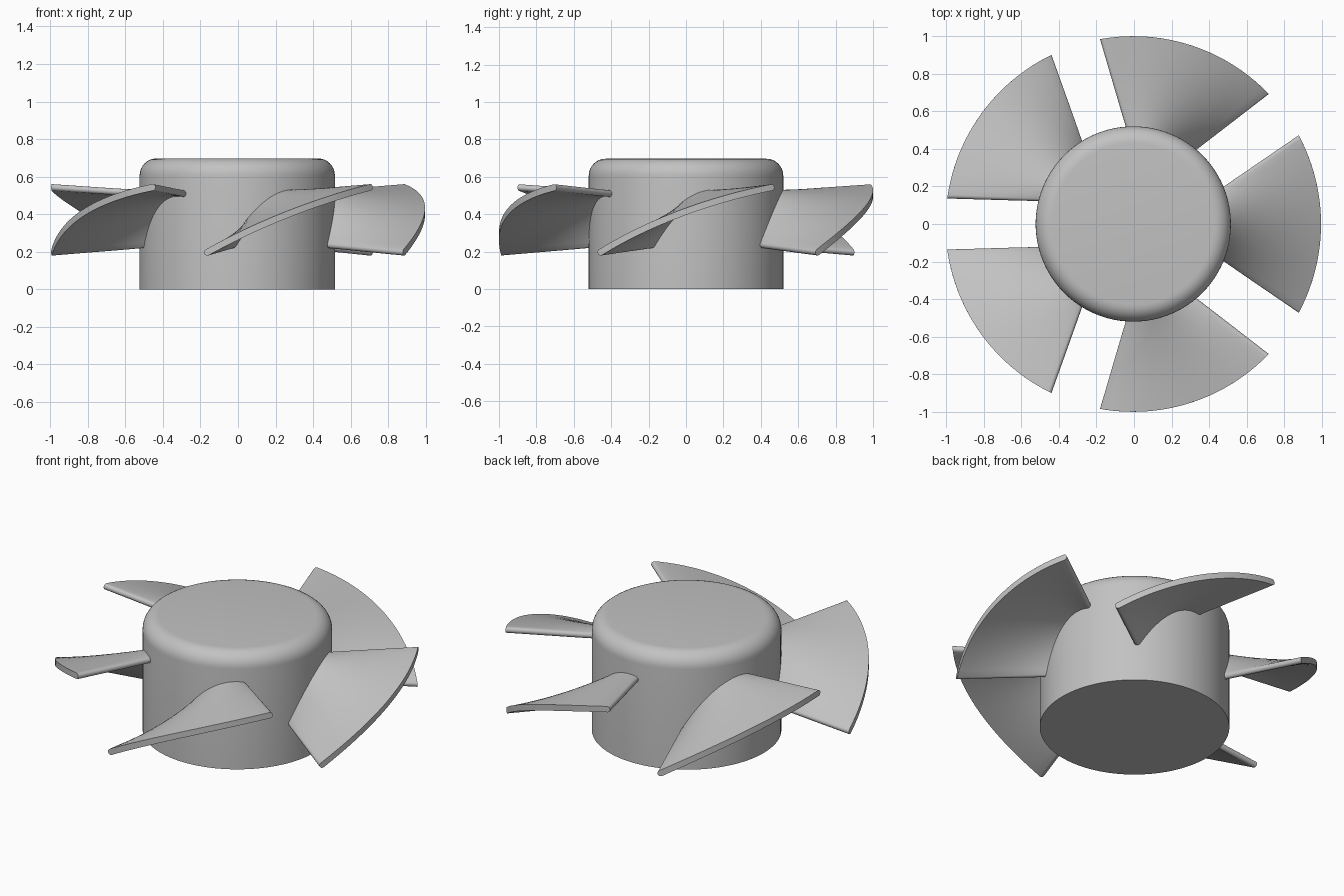
import bpy, bmesh, math
from mathutils import Vector

cube = bpy.data.objects.get("Cube")
if cube:
    bpy.data.objects.remove(cube, do_unlink=True)

CENTRE_X = -0.004
HUB_R, HUB_H, FILLET = 0.52, 0.697, 0.09
BLADES = 5
HALF_THICK = 0.0175

grey = bpy.data.materials.new("plain grey")
grey.use_nodes = True
colour = (0.54, 0.54, 0.54, 1)
grey.diffuse_color = colour
grey.node_tree.nodes["Principled BSDF"].inputs["Base Color"].default_value = colour


def finish(name, bm, angle):
    bmesh.ops.remove_doubles(bm, verts=bm.verts, dist=0.0002)
    bmesh.ops.recalc_face_normals(bm, faces=bm.faces)
    mesh = bpy.data.meshes.new(name)
    bm.to_mesh(mesh)
    bm.free()
    mesh.materials.append(grey)
    obj = bpy.data.objects.new(name, mesh)
    bpy.context.collection.objects.link(obj)
    obj.location.x = CENTRE_X
    bpy.ops.object.select_all(action='DESELECT')
    obj.select_set(True)
    bpy.context.view_layer.objects.active = obj
    bpy.ops.object.shade_smooth_by_angle(angle=math.radians(angle))
    return obj


# Hub: lathed profile with a rounded top rim and flat caps
def build_hub(segments=96, steps=8):
    profile = [(HUB_R, 0)]
    for i in range(steps + 1):
        a = math.pi / 2 * i / steps
        profile.append((HUB_R - FILLET + FILLET * math.cos(a),
                        HUB_H - FILLET + FILLET * math.sin(a)))
    bm = bmesh.new()
    rings = []
    for r, z in profile:
        rings.append([bm.verts.new((r * math.cos(2 * math.pi * k / segments),
                                    r * math.sin(2 * math.pi * k / segments), z))
                      for k in range(segments)])
    for low, high in zip(rings, rings[1:]):
        for k in range(segments):
            n = (k + 1) % segments
            bm.faces.new((low[k], low[n], high[n], high[k]))
    bm.faces.new(rings[0][::-1])
    bm.faces.new(rings[-1])
    finish("hub", bm, 30)


# Blade mid-surface: u runs across the blade, t from hub wall (0) to tip (1)
def section_point(radius, half_angle, z_low, z_high, bulge, u):
    a = math.radians(half_angle) * (2 * u - 1)
    z = z_low + (z_high - z_low) * u + 4 * bulge * u * (1 - u)
    return Vector((radius * math.cos(a), radius * math.sin(a), z))


def blade_point(u, t):
    root = section_point(HUB_R, 20.5, 0.237, 0.51, 0.085, u)
    tip = section_point(1.0, 27.2, 0.197, 0.543, 0.045, u)
    return root.lerp(tip, t)


# Blade: thick cambered sheet with rounded side edges and a square tip
def build_blade(name, turn, across=24, along=12, arc=4):
    # Each column is (position across, tilt of the offset around the edge)
    columns = [(0.0, -math.pi / 2 * (1 - i / arc)) for i in range(arc)]
    columns += [(i / across, 0.0) for i in range(across + 1)]
    columns += [(1.0, math.pi / 2 * (i + 1) / arc) for i in range(arc)]
    bm = bmesh.new()
    tops, bottoms = [], []
    for j in range(along + 1):
        t = -0.12 + 1.12 * j / along
        top, bottom = [], []
        for u, tilt in columns:
            p = blade_point(u, t)
            tangent = (blade_point(u + 0.01, t) - blade_point(u - 0.01, t)).normalized()
            radial = Vector((p.x, p.y, 0)).normalized()
            normal = radial.cross(tangent).normalized()
            side = tangent * math.sin(tilt) * HALF_THICK
            lift = normal * math.cos(tilt) * HALF_THICK
            top.append(bm.verts.new(p + side + lift))
            bottom.append(bm.verts.new(p + side - lift))
        tops.append(top)
        bottoms.append(bottom)
    last = len(columns) - 1
    for sheet in (tops, bottoms):
        for a, b in zip(sheet, sheet[1:]):
            for i in range(last):
                bm.faces.new((a[i], a[i + 1], b[i + 1], b[i]))
    for j in (0, along):
        for i in range(last):
            bm.faces.new((tops[j][i], tops[j][i + 1], bottoms[j][i + 1], bottoms[j][i]))
    obj = finish(name, bm, 40)
    obj.rotation_euler.z = turn


build_hub()
for n in range(BLADES):
    build_blade(f"blade_{n + 1}", 2 * math.pi * n / BLADES)
